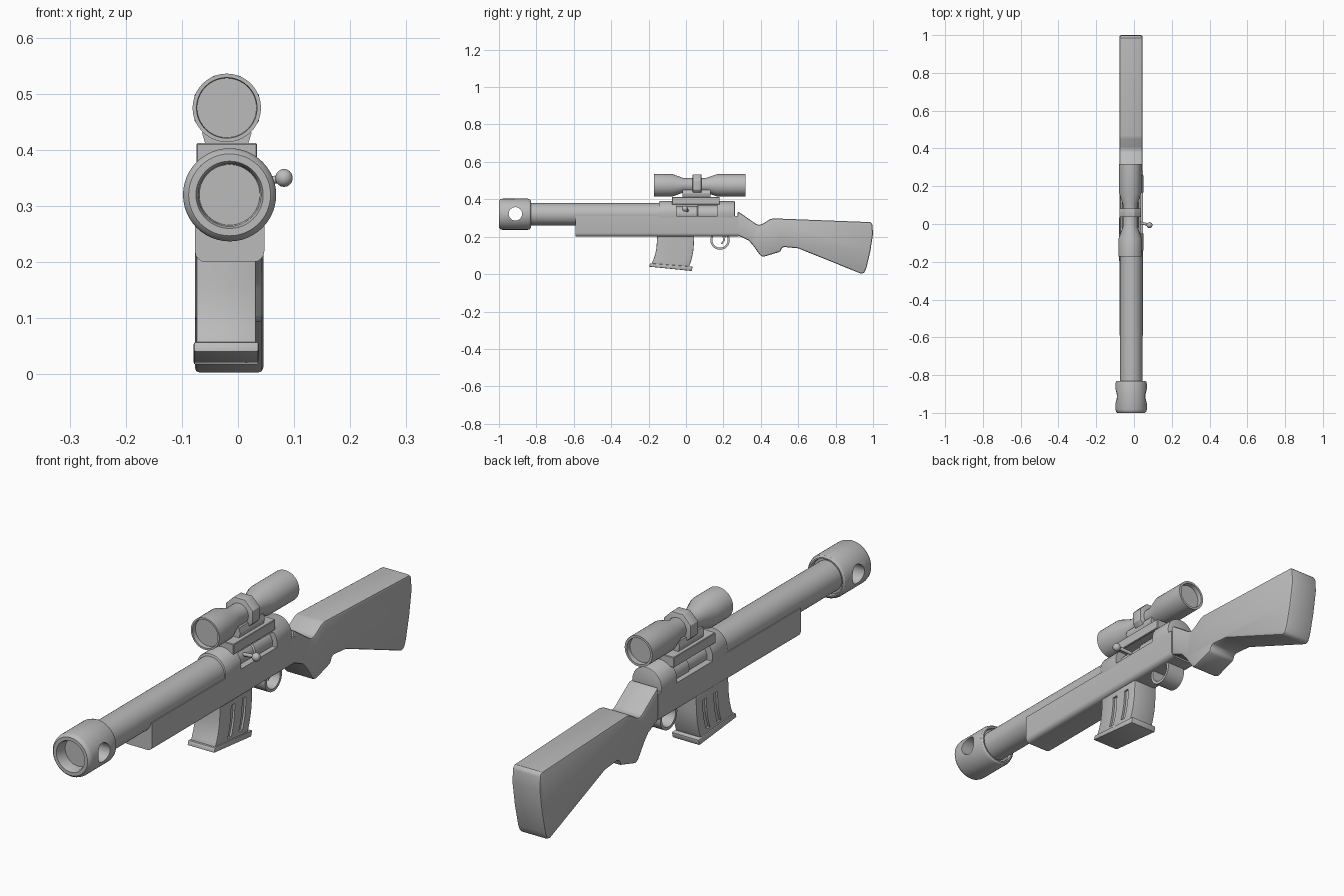
import bpy, bmesh, math
from mathutils import Vector, Matrix

if "Cube" in bpy.data.objects:
    bpy.data.objects.remove(bpy.data.objects["Cube"])

CX = -0.015            # centre line of the body
grey = bpy.data.materials.new("plain_grey")
grey.diffuse_color = (0.5, 0.5, 0.5, 1)
grey.use_nodes = True
grey.node_tree.nodes["Principled BSDF"].inputs["Base Color"].default_value = grey.diffuse_color


def finish(name, bm, bevel=0.0, segs=2):
    bmesh.ops.recalc_face_normals(bm, faces=bm.faces)
    me = bpy.data.meshes.new(name)
    bm.to_mesh(me)
    bm.free()
    ob = bpy.data.objects.new(name, me)
    bpy.context.collection.objects.link(ob)
    me.materials.append(grey)
    activate(ob)
    if bevel:
        m = ob.modifiers.new("bevel", 'BEVEL')
        m.width, m.segments, m.limit_method = bevel, segs, 'ANGLE'
        m.angle_limit = math.radians(35)
        bpy.ops.object.modifier_apply(modifier=m.name)
    bpy.ops.object.shade_smooth_by_angle(angle=math.radians(32))
    return ob


def activate(ob):
    bpy.ops.object.select_all(action='DESELECT')
    ob.select_set(True)
    bpy.context.view_layer.objects.active = ob


def extrude_x(name, prof, x0, x1, bevel=0.0, segs=2):
    """Side profile of (y, z) points extruded across x."""
    bm = bmesh.new()
    f = bm.faces.new([bm.verts.new((x0, y, z)) for y, z in prof])
    r = bmesh.ops.extrude_face_region(bm, geom=[f])
    vs = [v for v in r["geom"] if isinstance(v, bmesh.types.BMVert)]
    bmesh.ops.translate(bm, verts=vs, vec=(x1 - x0, 0, 0))
    return finish(name, bm, bevel, segs)


def extrude_y(name, prof, y0, y1, bevel=0.0):
    """Front profile of (x, z) points extruded along y."""
    bm = bmesh.new()
    f = bm.faces.new([bm.verts.new((x, y0, z)) for x, z in prof])
    r = bmesh.ops.extrude_face_region(bm, geom=[f])
    vs = [v for v in r["geom"] if isinstance(v, bmesh.types.BMVert)]
    bmesh.ops.translate(bm, verts=vs, vec=(0, y1 - y0, 0))
    return finish(name, bm, bevel)


def lathe(name, prof, x, z, n=40):
    """Profile of (y, radius) points spun about an axis along y, capped at both ends."""
    bm = bmesh.new()
    rings = [[bm.verts.new((x + r * math.cos(2 * math.pi * i / n), y,
                            z + r * math.sin(2 * math.pi * i / n))) for i in range(n)]
             for y, r in prof]
    for a, b in zip(rings, rings[1:]):
        for i in range(n):
            bm.faces.new((a[i], a[(i + 1) % n], b[(i + 1) % n], b[i]))
    bm.faces.new(rings[0])
    bm.faces.new(rings[-1])
    return finish(name, bm)


def cylinder(name, a, b, r, n=32):
    a, b = Vector(a), Vector(b)
    bm = bmesh.new()
    rot = (b - a).to_track_quat('Z', 'Y').to_matrix().to_4x4()
    bmesh.ops.create_cone(bm, cap_ends=True, segments=n, radius1=r, radius2=r,
                          depth=(b - a).length, matrix=Matrix.Translation((a + b) / 2) @ rot)
    return finish(name, bm)


def cut(ob, cutter):
    activate(ob)
    m = ob.modifiers.new("cut", 'BOOLEAN')
    m.operation, m.object, m.solver = 'DIFFERENCE', cutter, 'EXACT'
    bpy.ops.object.modifier_apply(modifier=m.name)
    bpy.data.objects.remove(cutter)
    bpy.ops.object.shade_smooth_by_angle(angle=math.radians(32))


def rect(a0, a1, b0, b1):
    return [(a0, b0), (a1, b0), (a1, b1), (a0, b1)]


# Muzzle with recessed front and a cross-drilled hole
muzzle = lathe("muzzle", [(-0.955, 0.054), (-0.99, 0.056), (-1.0, 0.06), (-1.0, 0.073),
                          (-0.993, 0.08), (-0.982, 0.083), (-0.845, 0.083), (-0.835, 0.080),
                          (-0.83, 0.074), (-0.83, 0.069), (-0.845, 0.067)], CX, 0.32, 48)
cut(muzzle, cylinder("hole_cutter", (-0.3, -0.912, 0.322), (0.3, -0.912, 0.322), 0.036))

# Barrel
lathe("barrel", [(-0.86, 0.059), (-0.1, 0.059)], CX, 0.32)

# Fore-end with rounded lower edges
fore = [(CX - 0.062, 0.31), (CX + 0.062, 0.31)]
for sx, a0 in ((1, 0), (-1, -90)):
    for i in range(5):
        a = math.radians(a0 - 22.5 * i)
        fore.append((CX + sx * 0.042 + 0.02 * math.cos(a), 0.22 + 0.02 * math.sin(a)))
extrude_y("fore_end", fore, -0.59, 0.28)

# Receiver: arched housing with an open port through both sides
arch = [(CX + 0.064 * math.cos(math.pi * i / 20), 0.326 + 0.064 * math.sin(math.pi * i / 20))
        for i in range(21)]
receiver = extrude_y("receiver", [(CX + 0.061, 0.29)] + arch + [(CX - 0.061, 0.29)],
                     -0.145, 0.262, 0.006)
cut(receiver, extrude_x("port_cutter", rect(-0.05, 0.168, 0.311, 0.368), -0.3, 0.3))

# Bolt with handle and knob
lathe("bolt", [(-0.06, 0.04), (0.06, 0.04), (0.065, 0.045), (0.18, 0.045)], CX, 0.323, 24)
cylinder("bolt_handle", (0.0, 0.012, 0.335), (0.082, -0.004, 0.35), 0.007, 12)
bm = bmesh.new()
bmesh.ops.create_uvsphere(bm, u_segments=14, v_segments=9, radius=0.016,
                          matrix=Matrix.Translation((0.082, -0.006, 0.35)))
finish("bolt_knob", bm)

# Scope rail and clamp
extrude_x("scope_rail", rect(-0.075, 0.18, 0.372, 0.412), -0.074, 0.034, 0.002, 1)
extrude_y("scope_clamp_foot", [(-0.058, 0.41), (0.018, 0.41), (0.024, 0.43),
                               (0.018, 0.45), (-0.058, 0.45), (-0.064, 0.43)], -0.02, 0.13)
ring = [(-0.02 + 0.062 * math.cos(math.radians(22.5 + 45 * i)),
         0.475 + 0.062 * math.sin(math.radians(22.5 + 45 * i))) for i in range(8)]
extrude_y("scope_clamp_ring", ring, 0.036, 0.082, 0.002)

# Scope tube with recessed lenses
lathe("scope", [(-0.155, 0.053), (-0.172, 0.054), (-0.172, 0.061), (-0.075, 0.061),
                (-0.015, 0.039), (0.105, 0.039), (0.165, 0.059), (0.318, 0.059),
                (0.318, 0.05), (0.30, 0.049)], -0.02, 0.475)

# Shoulder stock
extrude_x("stock", [(0.275, 0.335), (0.29, 0.327), (0.375, 0.268), (0.39, 0.263), (0.408, 0.268),
                    (0.45, 0.294), (0.468, 0.298), (0.985, 0.278), (0.996, 0.27), (1.0, 0.215),
                    (0.985, 0.12), (0.965, 0.035), (0.952, 0.005), (0.935, 0.003),
                    (0.60, 0.138), (0.525, 0.145), (0.512, 0.14), (0.505, 0.12), (0.415, 0.093),
                    (0.398, 0.098), (0.36, 0.152), (0.335, 0.18), (0.275, 0.208)],
          CX - 0.062, CX + 0.06, 0.009)

# Curved magazine with two grooves on each side
def bend(z):
    return -1.9 * max(0, 0.15 - z) ** 2 - 0.06 * (0.15 - z)


def curved(name, ya, yb, z0, z1, x0, x1, tilt=0.0, bevel=0.0):
    zs = [z1 + (z0 - z1) * i / 8 for i in range(9)]
    left = [(ya + bend(z), z + tilt * (z1 - z)) for z in zs]
    right = [(yb + bend(z), z - tilt * (z1 - z)) for z in zs]
    return extrude_x(name, left + right[::-1], x0, x1, bevel)


mag = curved("magazine", -0.157, 0.041, 0.04, 0.215, -0.074, 0.032, 0.06, 0.004)
for x0, x1 in ((-0.1, -0.066), (0.024, 0.06)):
    for y in (-0.088, -0.02):
        cut(mag, curved("groove_cutter", y, y + 0.022, 0.06, 0.18, x0, x1))
extrude_x("magazine_base", [(-0.198, 0.04), (0.03, 0.017), (0.036, 0.04), (-0.192, 0.058)],
          -0.079, 0.037, 0.004)

# Trigger guard loop and trigger
bm = bmesh.new()
loops = [[bm.verts.new((x, 0.182 + r * math.cos(2 * math.pi * i / 32),
                        0.182 + r * math.sin(2 * math.pi * i / 32))) for i in range(32)]
         for x, r in ((-0.054, 0.052), (0.024, 0.052), (0.024, 0.041), (-0.054, 0.041))]
for k in range(4):
    a, b = loops[k], loops[(k + 1) % 4]
    for i in range(32):
        bm.faces.new((a[i], a[(i + 1) % 32], b[(i + 1) % 32], b[i]))
finish("trigger_guard", bm)
extrude_x("trigger", [(0.195, 0.21), (0.212, 0.21), (0.208, 0.178), (0.192, 0.16),
                      (0.187, 0.163), (0.198, 0.18)], -0.026, -0.004)
